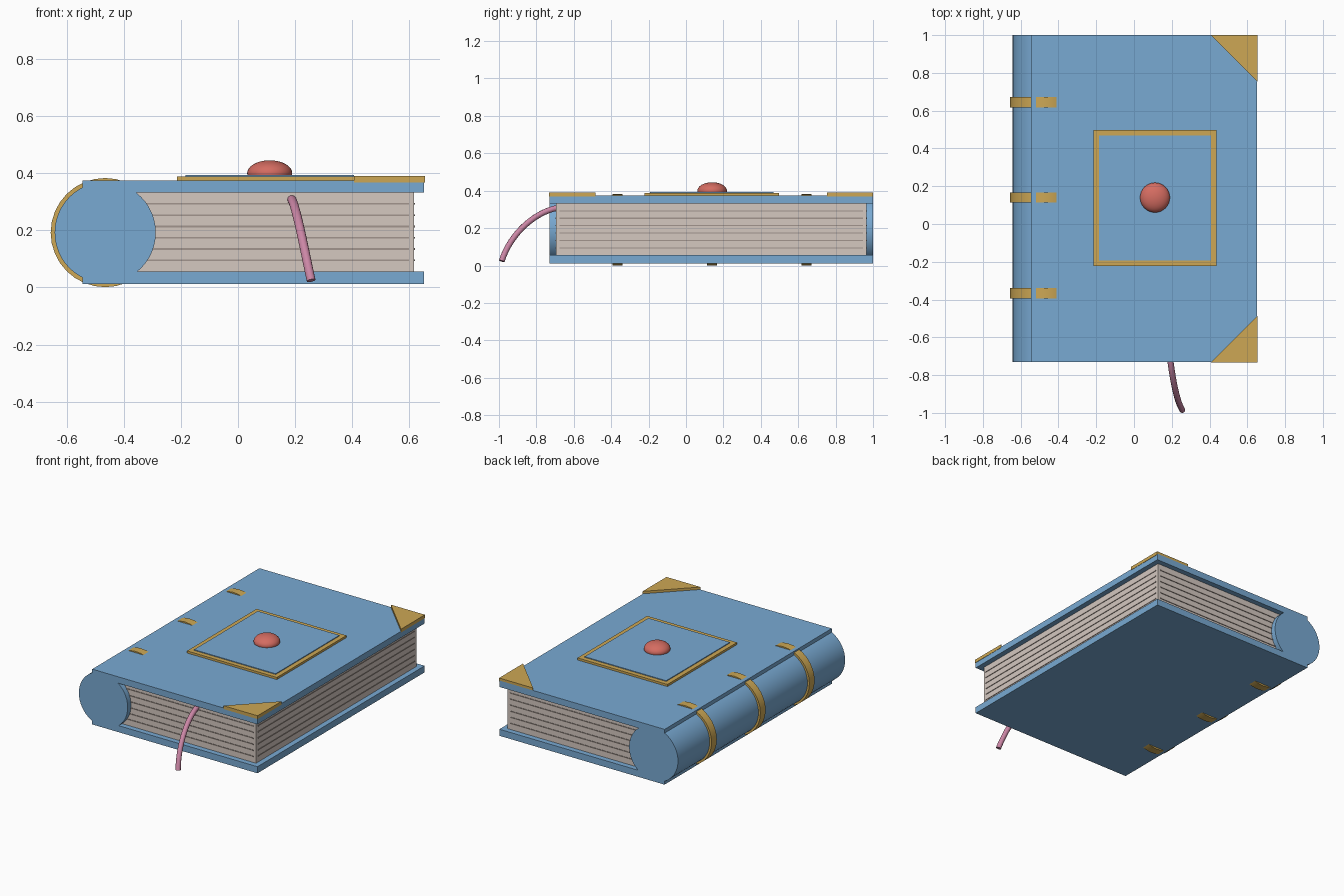
import bpy, bmesh
from math import pi

if "Cube" in bpy.data.objects:
    bpy.data.objects.remove(bpy.data.objects["Cube"], do_unlink=True)


def material(name, rgb):
    m = bpy.data.materials.new(name)
    m.use_nodes = True
    m.diffuse_color = (*rgb, 1)
    bsdf = m.node_tree.nodes["Principled BSDF"]
    bsdf.inputs["Base Color"].default_value = (*rgb, 1)
    bsdf.inputs["Roughness"].default_value = 0.7
    return m


BLUE = material("cover blue", (0.19, 0.40, 0.65))
GOLD = material("gold", (0.61, 0.39, 0.09))
RED = material("gem red", (0.66, 0.15, 0.12))
PAPER = material("paper", (0.66, 0.58, 0.53))
LINE = material("page line", (0.36, 0.30, 0.27))
PINK = material("ribbon pink", (0.60, 0.24, 0.38))


def finish(name, mat):
    ob = bpy.context.object
    ob.name = name
    ob.data.materials.append(mat)
    return ob


def box(name, mat, x, y, z):
    """Box from (low, high) ranges on each axis."""
    bpy.ops.mesh.primitive_cube_add(size=1)
    ob = finish(name, mat)
    for v in ob.data.vertices:
        v.co = [sum(r) / 2 + c * (r[1] - r[0]) for r, c in zip((x, y, z), v.co)]
    return ob


def rod(name, mat, radius, y0, y1, sides):
    """Cylinder lying along y on the spine axis."""
    bpy.ops.mesh.primitive_cylinder_add(
        vertices=sides, radius=radius, depth=y1 - y0,
        location=(SPINE_X, (y0 + y1) / 2, SPINE_Z), rotation=(pi / 2, 0, 0))
    ob = finish(name, mat)
    bpy.ops.object.shade_smooth_by_angle(angle=0.6)
    return ob


FRONT, BACK, EDGE = -0.73, 1.0, 0.652
SPINE_X, SPINE_Z = -0.465, 0.192
LOW, HIGH, TOP = 0.055, 0.332, 0.374

# Covers and rounded spine
box("back_cover", BLUE, (-0.545, EDGE), (FRONT, BACK), (0.012, LOW))
box("front_cover", BLUE, (-0.545, EDGE), (FRONT, BACK), (HIGH, TOP))
rod("spine", BLUE, 0.177, FRONT, BACK, 48)

# Raised bands around the spine
for i, y in enumerate((-0.367, 0.14, 0.645)):
    rod(f"spine_band_{i + 1}", GOLD, 0.191, y - 0.027, y + 0.027, 32)

# Page block with thin page lines on its three open sides
PX, PY0, PY1 = 0.617, -0.695, 0.965
box("pages", PAPER, (-0.5, PX), (PY0, PY1), (LOW, HIGH))
for i in range(1, 7):
    z = LOW + (HIGH - LOW) * i / 7
    zr = (z - 0.003, z + 0.003)
    box(f"front_page_line_{i}", LINE, (-0.4, 0.598), (PY0 - 0.003, PY0 + 0.002), zr)
    box(f"rear_page_line_{i}", LINE, (-0.4, 0.598), (PY1 - 0.002, PY1 + 0.003), zr)
    box(f"side_page_line_{i}", LINE, (PX - 0.002, PX + 0.003),
        (PY0 + 0.02, PY1 - 0.02), zr)

# Triangular corner guards on the front cover
for name, y, d in (("near_corner", FRONT - 0.002, 1), ("far_corner", BACK, -1)):
    bm = bmesh.new()
    x = EDGE + 0.002
    tri = [bm.verts.new(p) for p in
           ((x, y, 0.368), (x, y + d * 0.247, 0.368), (x - 0.247, y, 0.368))]
    face = bm.faces.new(tri)
    ext = bmesh.ops.extrude_face_region(bm, geom=[face])["geom"]
    for v in ext:
        if isinstance(v, bmesh.types.BMVert):
            v.co.z += 0.022
    bmesh.ops.recalc_face_normals(bm, faces=bm.faces)
    mesh = bpy.data.meshes.new(name)
    bm.to_mesh(mesh)
    bm.free()
    mesh.materials.append(GOLD)
    bpy.context.collection.objects.link(bpy.data.objects.new(name, mesh))

# Gold plaque with an inset blue panel
box("plaque_border", GOLD, (-0.214, 0.437), (-0.222, 0.498), (TOP - 0.005, 0.388))
box("plaque_panel", BLUE, (-0.184, 0.407), (-0.192, 0.468), (TOP, 0.393))

# Domed gem
bpy.ops.mesh.primitive_uv_sphere_add(segments=32, ring_count=16, radius=1,
                                     location=(0.111, 0.14, 0.4))
gem = finish("gem", RED)
gem.scale = (0.079, 0.079, 0.045)
bpy.ops.object.shade_smooth()

# Ribbon bookmark curving out and down from the pages
curve = bpy.data.curves.new("ribbon_bookmark", "CURVE")
curve.dimensions = "3D"
curve.bevel_depth = 0.016
curve.bevel_resolution = 3
curve.use_fill_caps = True
curve.resolution_u = 16
spline = curve.splines.new("BEZIER")
spline.bezier_points.add(1)
start, end = spline.bezier_points
start.co, start.handle_right = (0.185, -0.66, 0.312), (0.2, -0.8, 0.3)
start.handle_left = (0.18, -0.6, 0.318)
end.co, end.handle_left = (0.256, -0.985, 0.024), (0.225, -0.94, 0.17)
end.handle_right = (0.26, -1.0, -0.03)
curve.materials.append(PINK)
ribbon = bpy.data.objects.new("ribbon_bookmark", curve)
bpy.context.collection.objects.link(ribbon)
bpy.ops.object.select_all(action="DESELECT")
ribbon.select_set(True)
bpy.context.view_layer.objects.active = ribbon
bpy.ops.object.convert(target="MESH")
bpy.ops.object.shade_smooth_by_angle(angle=0.8)
